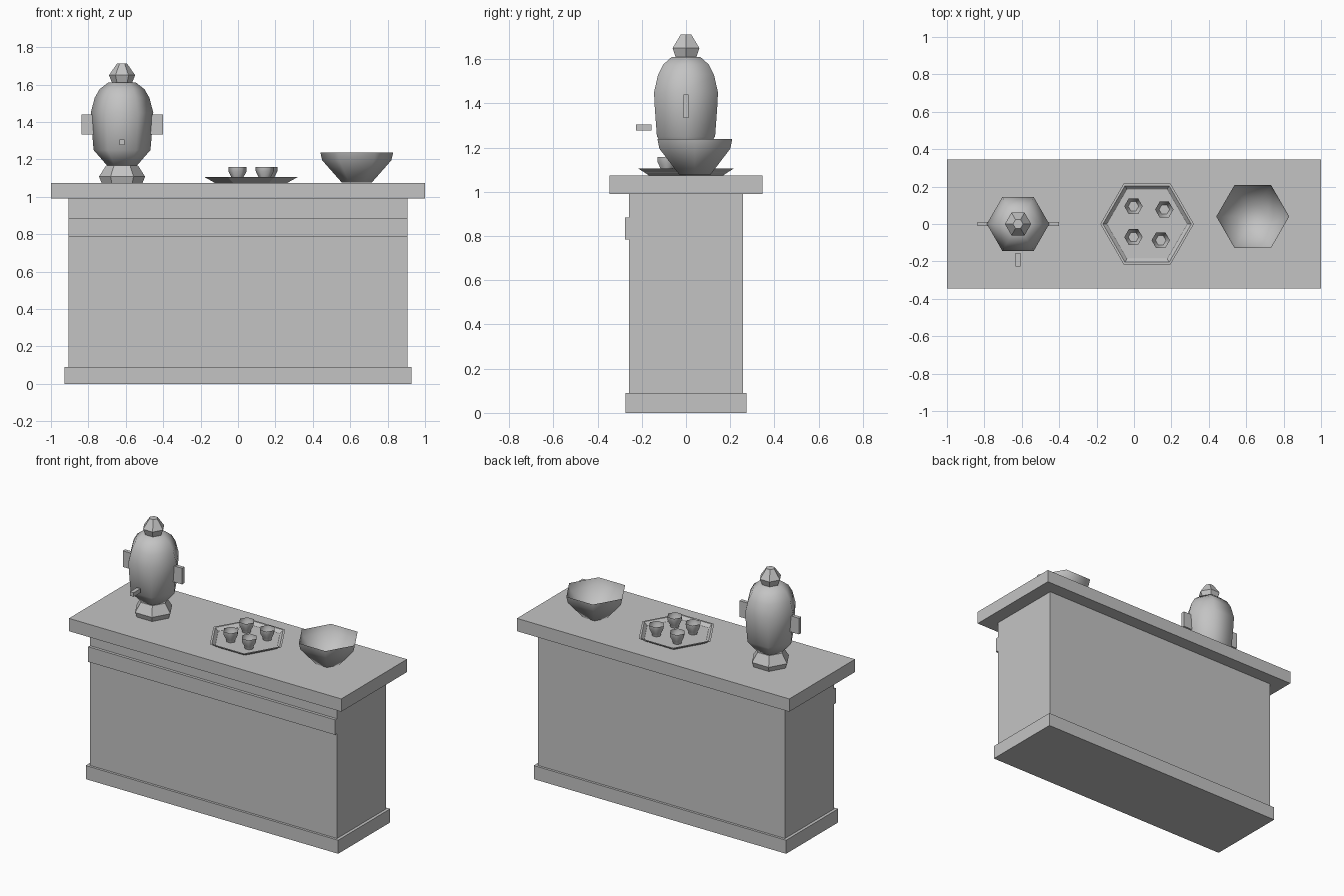
import bpy, bmesh, math

old = bpy.data.objects.get("Cube")
if old:
    bpy.data.objects.remove(old, do_unlink=True)

GREY = (0.55, 0.55, 0.55, 1)
mat = bpy.data.materials.new("plain grey")
mat.use_nodes = True
mat.diffuse_color = GREY
bsdf = next(n for n in mat.node_tree.nodes if n.type == 'BSDF_PRINCIPLED')
bsdf.inputs["Base Color"].default_value = GREY


def add_object(name, bm, angle=None):
    bmesh.ops.recalc_face_normals(bm, faces=bm.faces)
    mesh = bpy.data.meshes.new(name)
    bm.to_mesh(mesh)
    bm.free()
    mesh.materials.append(mat)
    obj = bpy.data.objects.new(name, mesh)
    bpy.context.collection.objects.link(obj)
    if angle:
        bpy.ops.object.select_all(action='DESELECT')
        obj.select_set(True)
        bpy.context.view_layer.objects.active = obj
        bpy.ops.object.shade_smooth_by_angle(angle=math.radians(angle))
    return obj


def box(name, x, y, z):
    """Box from (min, max) ranges along each axis."""
    bm = bmesh.new()
    bmesh.ops.create_cube(bm, size=1)
    for v in bm.verts:
        v.co = [lo + (c + 0.5) * (hi - lo) for c, (lo, hi) in zip(v.co, (x, y, z))]
    return add_object(name, bm)


def hex_lathe(name, cx, cy, profile, angle, cap_start=True, cap_end=True):
    """Six-sided turned shape from (radius, height) points."""
    bm = bmesh.new()
    rings = [[bm.verts.new((cx + r * math.cos(i * math.pi / 3),
                            cy + r * math.sin(i * math.pi / 3), z))
              for i in range(6)] for r, z in profile]
    for a, b in zip(rings, rings[1:]):
        for i in range(6):
            j = (i + 1) % 6
            bm.faces.new((a[i], a[j], b[j], b[i]))
    if cap_start:
        bm.faces.new(rings[0])
    if cap_end:
        bm.faces.new(rings[-1])
    return add_object(name, bm, angle)


# Counter
box("counter_plinth", (-0.927, 0.927), (-0.273, 0.273), (0, 0.09))
box("counter_body", (-0.907, 0.907), (-0.257, 0.257), (0.09, 0.99))
box("counter_top", (-1, 1), (-0.345, 0.345), (0.99, 1.075))
box("front_trim", (-0.907, 0.907), (-0.276, -0.25), (0.785, 0.885))

# Urn
UX = -0.62
hex_lathe("urn_foot", UX, 0, [(0.11, 1.075), (0.123, 1.108), (0.085, 1.168)], 35)
hex_lathe("urn_body", UX, 0,
          [(0.078, 1.165), (0.152, 1.25), (0.163, 1.38), (0.167, 1.45),
           (0.146, 1.53), (0.12, 1.575), (0.075, 1.61)], 62)
hex_lathe("urn_finial", UX, 0, [(0.052, 1.605), (0.07, 1.65), (0.027, 1.712)], 35)
for side, s in (("right", -1), ("left", 1)):
    box("urn_handle_" + side, sorted((UX + s * 0.14, UX + s * 0.218)),
        (-0.012, 0.012), (1.333, 1.44))
box("urn_spigot", (UX - 0.013, UX + 0.013), (-0.227, -0.155), (1.278, 1.305))

# Tray with a raised rim
hex_lathe("tray", 0.07, 0,
          [(0.195, 1.075), (0.25, 1.106), (0.236, 1.106), (0.215, 1.086)], 20)

# Cups, open at the top
for n, (x, y) in enumerate([(-0.003, 0.095), (0.162, 0.077),
                            (-0.003, -0.07), (0.143, -0.087)], 1):
    hex_lathe(f"cup_{n}", x, y, [(0.028, 1.086), (0.033, 1.106), (0.048, 1.135),
                                 (0.049, 1.158)], 62, cap_end=False)

# Thin open bowl
hex_lathe("bowl", 0.635, 0.04, [(0.08, 1.076), (0.185, 1.195), (0.195, 1.238)],
          62, cap_end=False)
